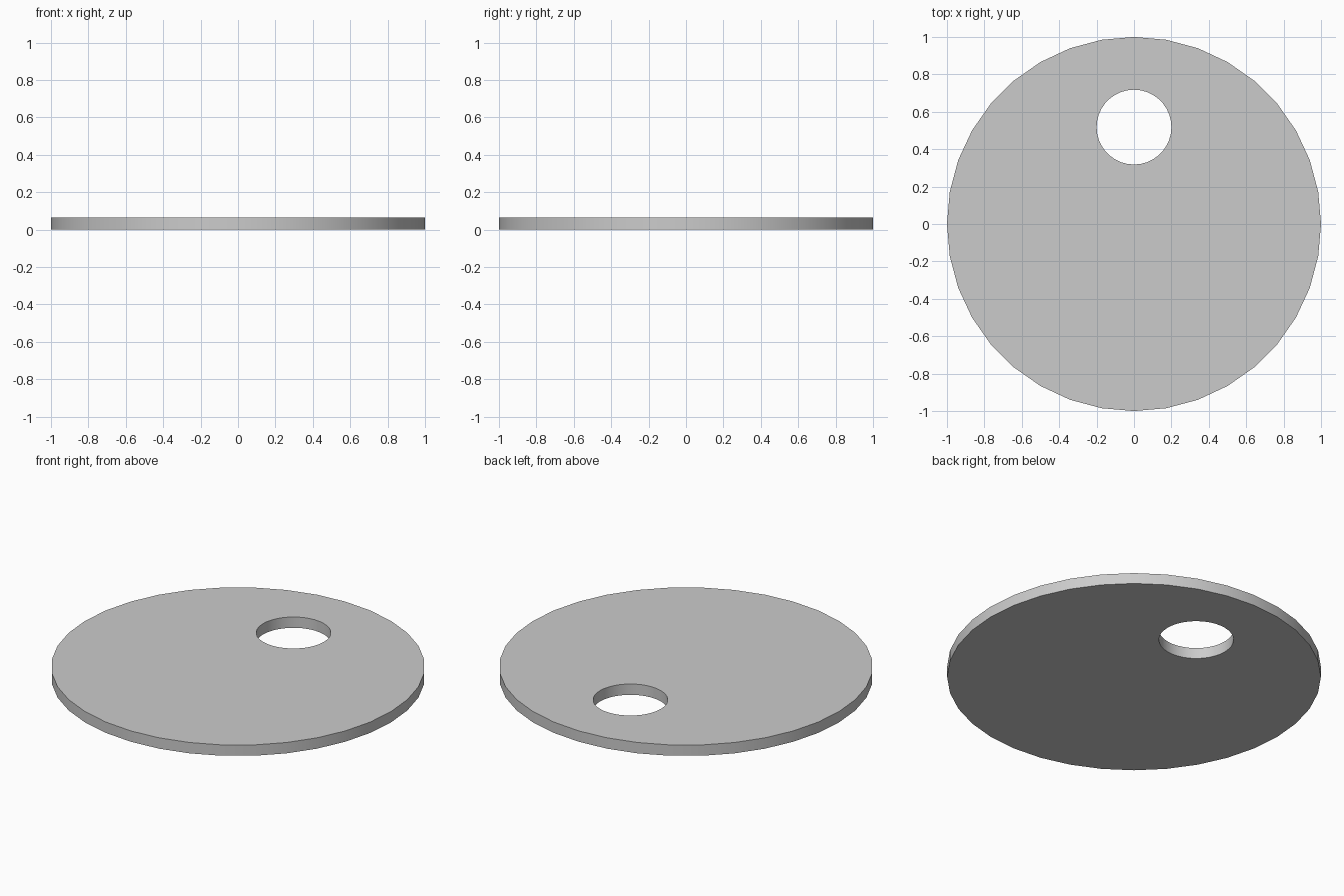
import bpy, bmesh
from math import sin, cos, tau, radians

if "Cube" in bpy.data.objects:
    bpy.data.objects.remove(bpy.data.objects["Cube"])

THICKNESS = 0.064


def ring(bm, radius, cy, sides=36):
    """Closed loop of edges on z = 0, centred at (0, cy)."""
    vs = [bm.verts.new((radius * cos(tau * i / sides), cy + radius * sin(tau * i / sides), 0))
          for i in range(sides)]
    return [bm.edges.new((vs[i], vs[(i + 1) % sides])) for i in range(sides)]


# Disc outline with an off-centre round hole
bm = bmesh.new()
edges = ring(bm, 1.0, 0.0) + ring(bm, 0.2, 0.518)
bmesh.ops.triangle_fill(bm, edges=edges, use_beauty=True, use_dissolve=False)

# Thickness
ext = bmesh.ops.extrude_face_region(bm, geom=bm.faces[:], use_keep_orig=True)
top = [g for g in ext["geom"] if isinstance(g, bmesh.types.BMVert)]
bmesh.ops.translate(bm, verts=top, vec=(0, 0, THICKNESS))
bmesh.ops.recalc_face_normals(bm, faces=bm.faces[:])

mesh = bpy.data.meshes.new("disc_with_hole")
bm.to_mesh(mesh)
bm.free()
disc = bpy.data.objects.new("disc_with_hole", mesh)
bpy.context.collection.objects.link(disc)

# Smooth rims, sharp edges
bpy.context.view_layer.objects.active = disc
disc.select_set(True)
bpy.ops.object.shade_smooth_by_angle(angle=radians(30))
